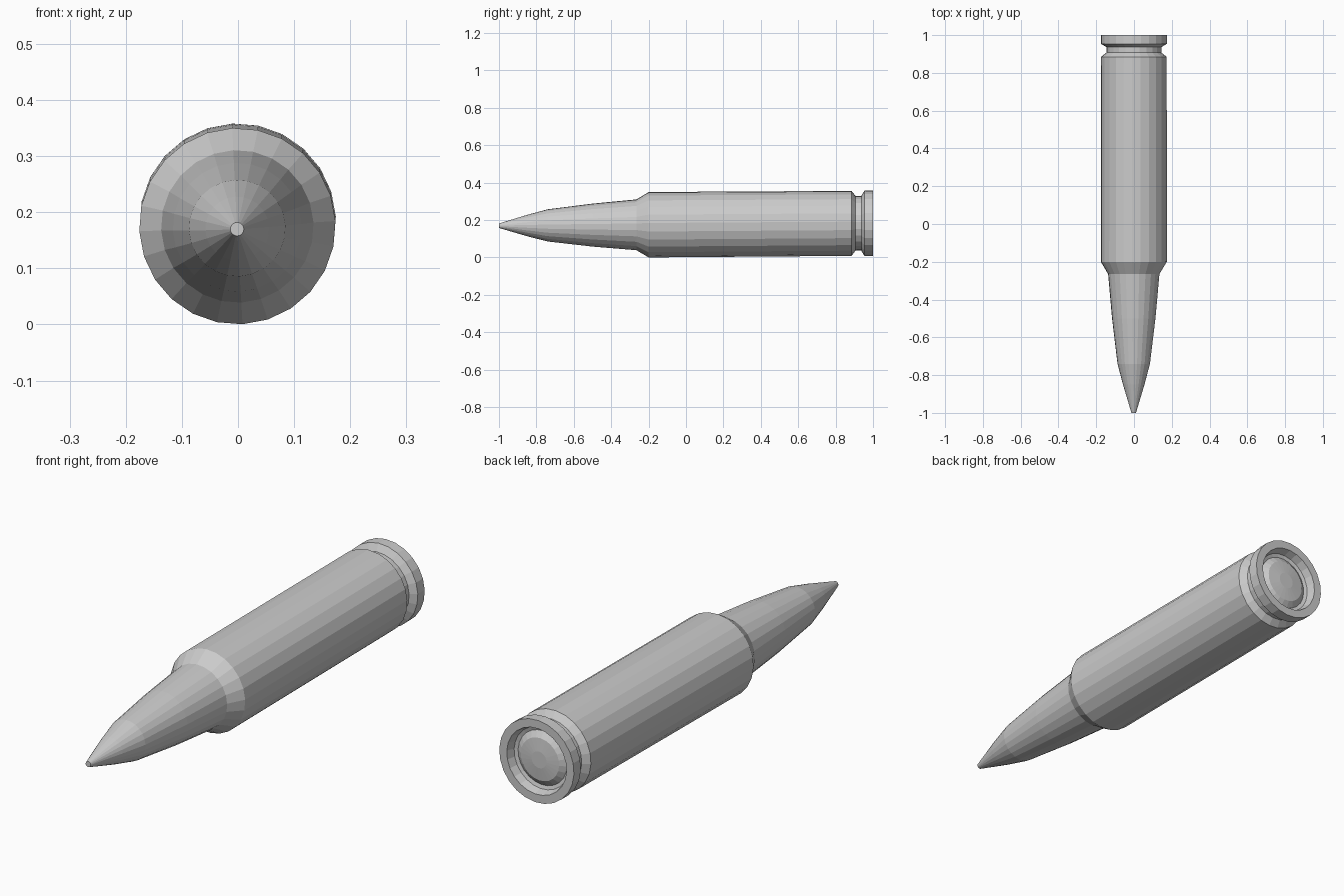
import bpy, bmesh, math

if "Cube" in bpy.data.objects:
    bpy.data.objects.remove(bpy.data.objects["Cube"])

SIDES = 24
PHASE = math.radians(3)


def axis(y):
    # The centreline leans very slightly upward to the rear
    return -0.001 + 0.0006 * y, 0.1765 + 0.0067 * y


def lathe(name, profile, cap_start=False, cap_end=False):
    """Spin (y, radius) points around the long axis with flat faces."""
    bm = bmesh.new()
    rings = []
    for y, r in profile:
        cx, cz = axis(y)
        rings.append([bm.verts.new((cx + r * math.cos(PHASE + math.tau * i / SIDES), y,
                                    cz + r * math.sin(PHASE + math.tau * i / SIDES)))
                      for i in range(SIDES)])
    for a, b in zip(rings, rings[1:]):
        for i in range(SIDES):
            j = (i + 1) % SIDES
            bm.faces.new((a[i], b[i], b[j], a[j]))
    if cap_start:
        bm.faces.new(rings[0])
    if cap_end:
        bm.faces.new(rings[-1][::-1])
    mesh = bpy.data.meshes.new(name)
    bm.to_mesh(mesh)
    bm.free()
    obj = bpy.data.objects.new(name, mesh)
    bpy.context.collection.objects.link(obj)
    return obj


# Pointed nose with a tiny flat tip
lathe("pointed_nose", [(-1, 0.012), (-0.85, 0.057), (-0.74, 0.086),
                       (-0.5, 0.115), (-0.265, 0.136)], cap_start=True)

# Casing: shoulder, long body, groove, rim and recessed base wall
lathe("casing", [(-0.265, 0.136), (-0.2, 0.175), (0.885, 0.174),
                 (0.907, 0.146), (0.937, 0.146), (0.954, 0.175),
                 (1.0, 0.175), (1.0, 0.14), (0.965, 0.13), (0.96, 0.115)])

# Shallow domed disc in the base recess
lathe("base_disc", [(0.96, 0.115), (0.978, 0.09), (0.984, 0.035)], cap_end=True)
